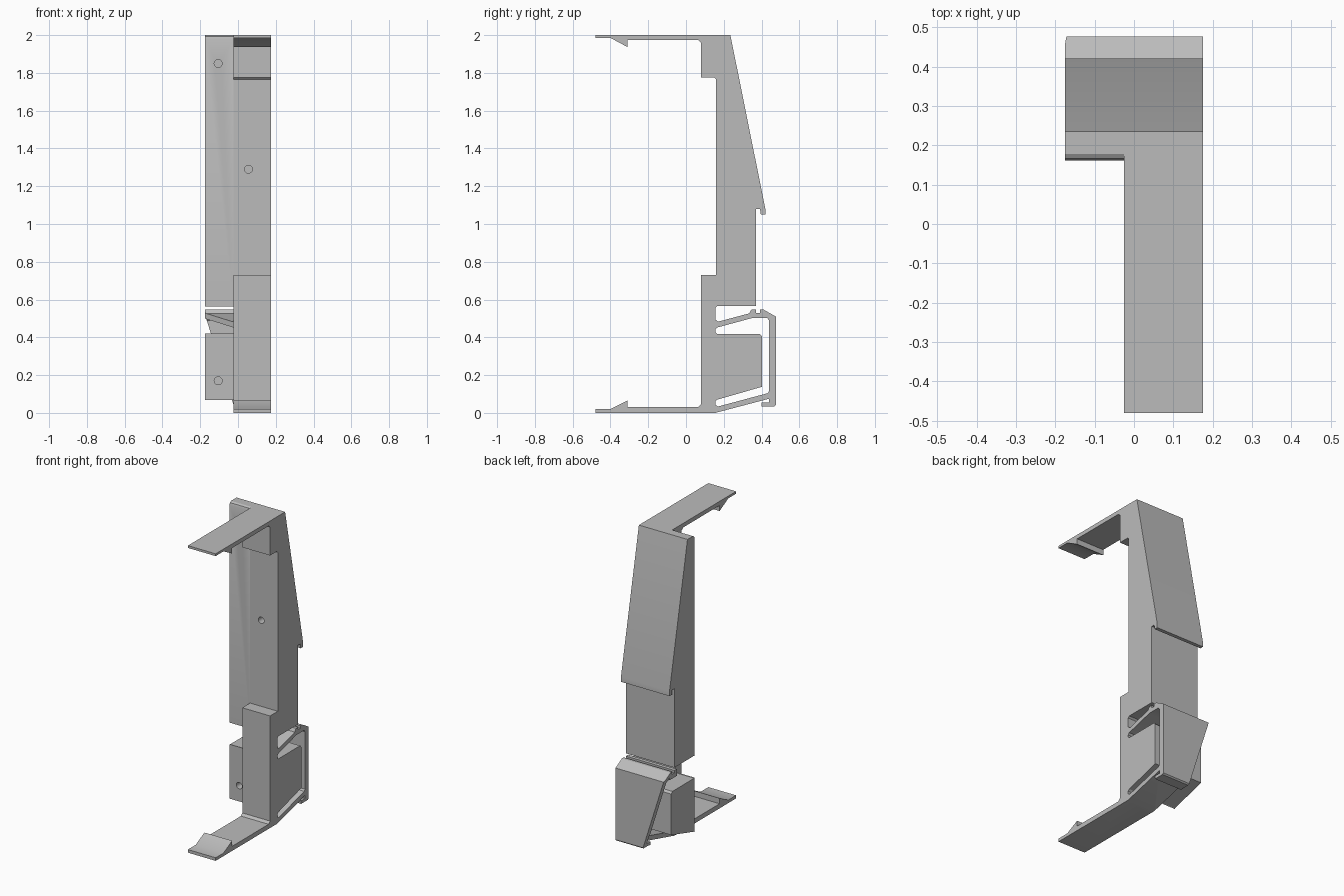
import bpy, bmesh
from mathutils import Vector

cube = bpy.data.objects.get("Cube")
if cube:
    bpy.data.objects.remove(cube)

LEFT, RIGHT, STEP = -0.175, 0.175, -0.025

grey = bpy.data.materials.new("plain grey plastic")
grey.use_nodes = True
grey.diffuse_color = (0.5, 0.5, 0.5, 1)
grey.node_tree.nodes["Principled BSDF"].inputs["Base Color"].default_value = (0.5, 0.5, 0.5, 1)


def prism(name, points, axis, lo, hi):
    """Extrude a 2D outline along an axis; the outline uses the other two axes in order."""
    bm = bmesh.new()
    verts = []
    for p in points:
        co = list(p)
        co.insert(axis, lo)
        verts.append(bm.verts.new(co))
    face = bm.faces.new(verts)
    moved = bmesh.ops.extrude_face_region(bm, geom=[face])["geom"]
    shift = Vector((0, 0, 0))
    shift[axis] = hi - lo
    bmesh.ops.translate(bm, vec=shift, verts=[v for v in moved if isinstance(v, bmesh.types.BMVert)])
    bmesh.ops.recalc_face_normals(bm, faces=bm.faces)
    mesh = bpy.data.meshes.new(name)
    bm.to_mesh(mesh)
    bm.free()
    mesh.materials.append(grey)
    obj = bpy.data.objects.new(name, mesh)
    bpy.context.collection.objects.link(obj)
    return obj


def cut(obj, cutter):
    """Subtract a cutter and discard it."""
    mod = obj.modifiers.new("cut", "BOOLEAN")
    mod.operation, mod.solver, mod.object = "DIFFERENCE", "EXACT", cutter
    bpy.context.view_layer.update()
    graph = bpy.context.evaluated_depsgraph_get()
    mesh = bpy.data.meshes.new_from_object(obj.evaluated_get(graph))
    obj.modifiers.clear()
    obj.data = mesh
    bpy.data.objects.remove(cutter)


# Side outline: upper arm and hook, column, latch, lower arm and hook
upper_arm = [(0.235, 2), (-0.48, 2), (-0.48, 1.985), (-0.4, 1.985), (-0.31, 1.937),
             (-0.31, 1.973), (0.065, 1.973), (0.08, 1.96), (0.08, 1.775), (0.15, 1.775), (0.16, 1.765)]
lower_arm = [(0.16, 0.73), (0.08, 0.73), (0.08, 0.045), (0.065, 0.03), (-0.31, 0.03),
             (-0.31, 0.066), (-0.4, 0.02), (-0.48, 0.02), (-0.48, 0), (0.155, 0)]
latch = [(0.44, 0.075), (0.44, 0.055), (0.4, 0.055), (0.4, 0.035), (0.468, 0.035), (0.476, 0.043),
         (0.476, 0.51), (0.41, 0.547), (0.392, 0.547), (0.392, 0.53), (0.37, 0.53), (0.37, 0.547),
         (0.346, 0.547), (0.335, 0.527), (0.17, 0.483), (0.155, 0.495)]
column_back = [(0.155, 0.555), (0.165, 0.565), (0.37, 0.565), (0.37, 1.08), (0.392, 1.08),
               (0.396, 1.05), (0.42, 1.05), (0.42, 1.08)]
bracket = prism("mounting_bracket", upper_arm + lower_arm + latch + column_back, 0, LEFT, RIGHT)

# Slot that separates the spring latch from the block
slot = [(0.17, 0.034), (0.432, 0.104), (0.44, 0.115), (0.44, 0.49), (0.43, 0.502), (0.35, 0.502),
        (0.165, 0.452), (0.155, 0.44), (0.155, 0.428), (0.165, 0.418), (0.39, 0.418), (0.402, 0.405),
        (0.402, 0.138), (0.165, 0.07), (0.155, 0.06), (0.155, 0.043)]
cut(bracket, prism("slot_cutter", slot, 0, -0.3, 0.3))

# Narrow the arms, and round the top front edge of the column
front = [(-1, -1), (0.162, -1), (0.162, 1.98), (0.167, 1.993), (0.18, 2.001), (0.18, 2.1), (-1, 2.1)]
cut(bracket, prism("front_cutter", front, 0, -0.3, STEP))

# Narrow the lower spring
lower = [(0.1, -0.1), (0.445, -0.1), (0.445, 0.125), (0.42, 0.125), (0.16, 0.052), (0.1, 0.052)]
cut(bracket, prism("lower_spring_cutter", lower, 0, -0.3, STEP))

# Taper the latch plate and the upper spring
taper = [(-0.3, 0.52), (LEFT, 0.52), (-0.02, 0.03), (-0.02, -0.1), (-0.3, -0.1)]
cut(bracket, prism("latch_taper_cutter", taper, 1, 0.42, 0.6))
spring = [(STEP, 0.1), (STEP, 0.165), (LEFT, 0.34), (-0.3, 0.34), (-0.3, 0.1)]
cut(bracket, prism("upper_spring_cutter", spring, 2, 0.435, 0.558))

# Small round holes in the front
for x, z in ((-0.105, 1.85), (0.055, 1.29), (-0.105, 0.17)):
    bpy.ops.mesh.primitive_cylinder_add(vertices=24, radius=0.021, depth=0.1,
                                        location=(x, 0.16, z), rotation=(1.5708, 0, 0))
    cut(bracket, bpy.context.object)

# Smooth the small rounded edges only
bpy.ops.object.select_all(action="DESELECT")
bracket.select_set(True)
bpy.context.view_layer.objects.active = bracket
bpy.ops.object.shade_smooth_by_angle(angle=0.5)
